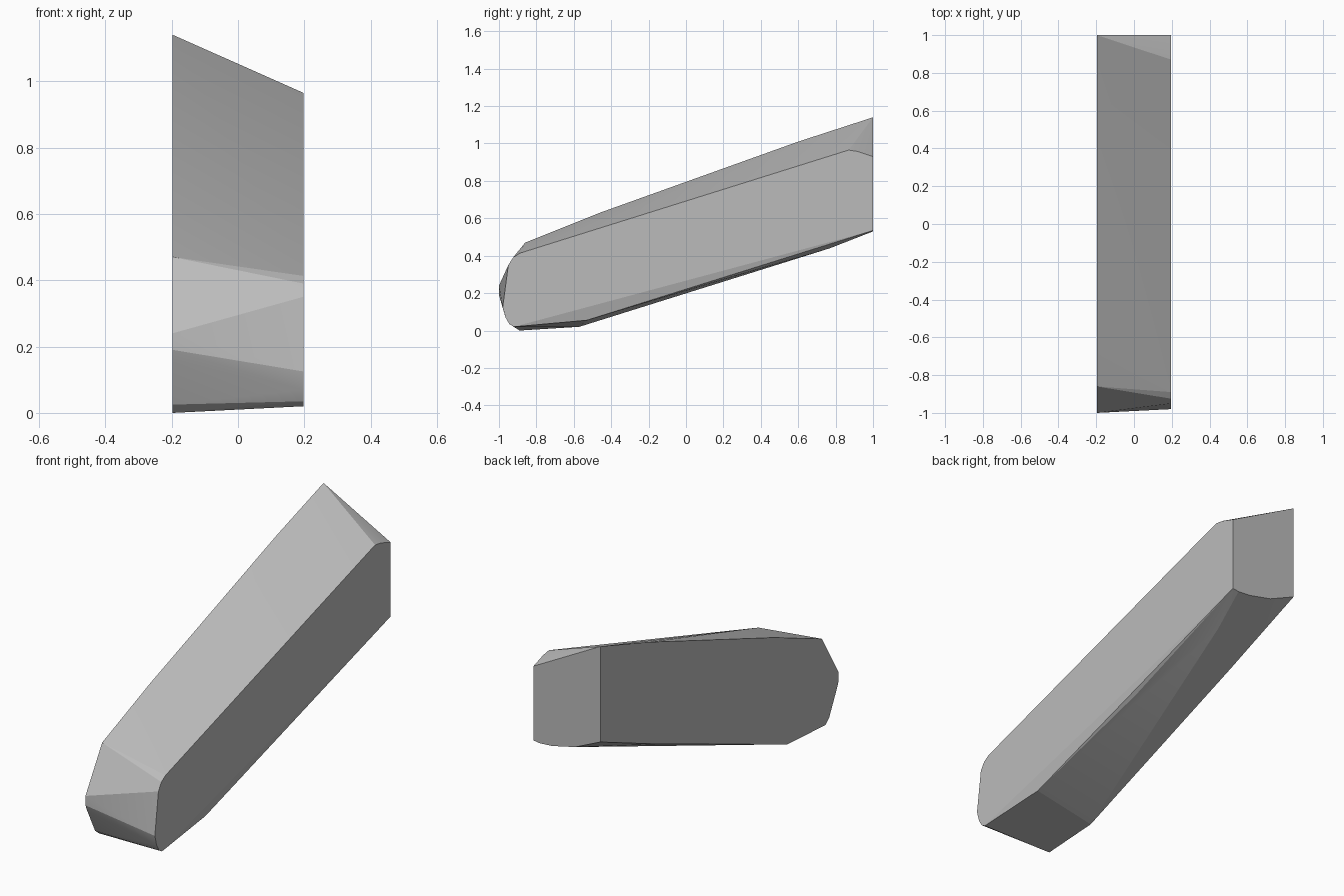
import bpy
import bmesh

cube = bpy.data.objects.get("Cube")
if cube:
    bpy.data.objects.remove(cube, do_unlink=True)

HALF_WIDTH = 0.197

# Side outlines as (y, z)
left_outline = [
    (1, 0.93), (0.92, 0.957), (0.87, 0.965), (-0.89, 0.413), (-0.925, 0.39),
    (-0.95, 0.35), (-0.98, 0.125), (-0.965, 0.07), (-0.945, 0.035),
    (-0.92, 0.02), (-0.89, 0.03), (1, 0.535),
]
right_outline = [
    (1, 1.14), (0.6, 1.01), (-0.46, 0.63), (-0.86, 0.47), (-1, 0.24),
    (-1, 0.19), (-0.985, 0.155), (-0.92, 0.025), (-0.89, 0.0),
    (-0.57, 0.02), (0.5, 0.43), (1, 0.632),
]
# Rounded keel between the two sides
keel = [
    (0.16, 1, 0.53), (0.087, 1, 0.535), (-0.047, 1, 0.565),
    (0.1, 0.77, 0.44), (0.17, 0.22, 0.28), (0.18, -0.53, 0.055),
]


def grey_material():
    mat = bpy.data.materials.new("mid_grey")
    mat.use_nodes = True
    colour = (0.5, 0.5, 0.5, 1)
    mat.diffuse_color = colour
    for node in mat.node_tree.nodes:
        if node.type == "BSDF_PRINCIPLED":
            node.inputs["Base Color"].default_value = colour
    return mat


# Wrap a convex skin around the outlines and keel
bm = bmesh.new()
points = [(HALF_WIDTH, y, z) for y, z in left_outline]
points += [(-HALF_WIDTH, y, z) for y, z in right_outline]
points += keel
for point in points:
    bm.verts.new(point)
hull = bmesh.ops.convex_hull(bm, input=bm.verts[:])
loose = {v for v in hull["geom_interior"] + hull["geom_unused"]
         if isinstance(v, bmesh.types.BMVert)}
bmesh.ops.delete(bm, geom=list(loose), context="VERTS")

# Merge the flat sides and back into single faces
bmesh.ops.dissolve_limit(bm, angle_limit=0.005, verts=bm.verts[:], edges=bm.edges[:])
bmesh.ops.recalc_face_normals(bm, faces=bm.faces[:])

mesh = bpy.data.meshes.new("slanted_block")
bm.to_mesh(mesh)
bm.free()
mesh.materials.append(grey_material())
block = bpy.data.objects.new("slanted_block", mesh)
bpy.context.collection.objects.link(block)

# Soften only the shallow creases
bpy.context.view_layer.objects.active = block
block.select_set(True)
bpy.ops.object.shade_smooth_by_angle(angle=0.15)
